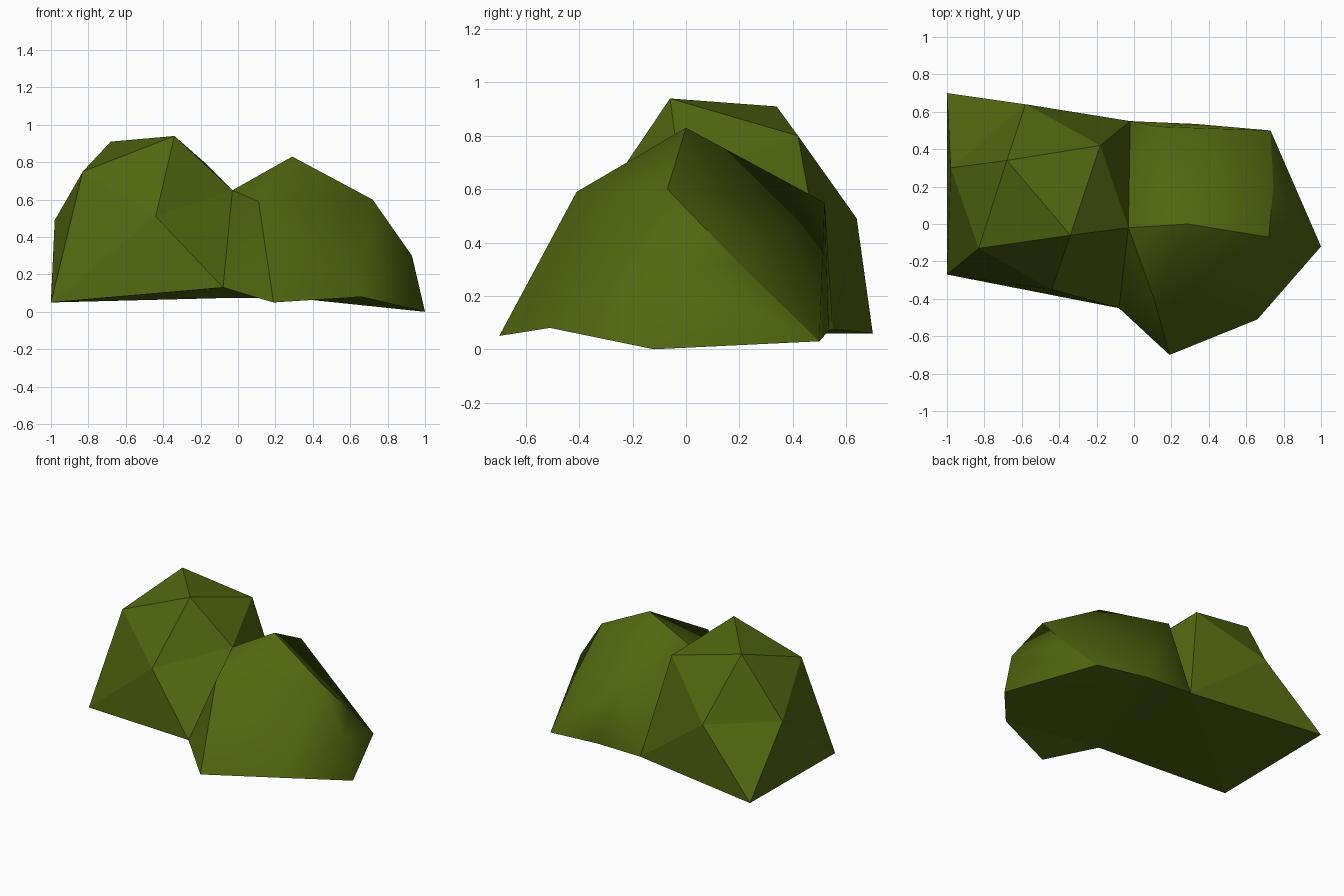
import bpy, bmesh
from mathutils import Vector

if "Cube" in bpy.data.objects:
    bpy.data.objects.remove(bpy.data.objects["Cube"])

leaf = bpy.data.materials.new("leaf green")
leaf.diffuse_color = (0.083, 0.133, 0.005, 1)
leaf.use_nodes = True
leaf.node_tree.nodes["Principled BSDF"].inputs["Base Color"].default_value = leaf.diffuse_color

# Seam triangle where the two clumps meet
S, Q, X = (-0.03, -0.02, 0.65), (-0.02, 0.55, 0.075), (-0.08, -0.45, 0.13)


def clump(name, base, upper, folds=(), creases=None):
    """Faceted clump: hull of base ring and upper corners, open at the seam.
    folds turn chosen edges inward; creases make it smooth but for these paths."""
    bm = bmesh.new()
    at = {p: bm.verts.new(p) for p in base + upper}
    ring = [at[p] for p in base]
    seam = [at[p] for p in (S, Q, X)]
    bmesh.ops.convex_hull(bm, input=list(at.values()))
    drop = [f for f in bm.faces
            if all(v in seam for v in f.verts) or all(v in ring for v in f.verts)]
    bmesh.ops.delete(bm, geom=drop, context='FACES')
    # restore the underside ring, then close it
    under = bm.faces.new([v if v.is_valid else bm.verts.new(p)
                          for v, p in zip(ring, base)])
    for a, b in folds:
        e = bm.edges.get((at[a], at[b]))
        if e:
            bmesh.utils.edge_rotate(e, True)
    for f in bm.faces:
        f.smooth = creases is not None and f is not under
    for e in under.edges:
        e.smooth = False
    for path in creases or ():
        for a, b in zip(path, path[1:]):
            e = bm.edges.get((at[a], at[b]))
            if e:
                e.smooth = False
    # point faces outward
    mid = sum((v.co for v in bm.verts), Vector()) / len(bm.verts)
    for f in bm.faces:
        f.normal_update()
        if f.normal.dot(f.calc_center_median() - mid) < 0:
            f.normal_flip()
    bmesh.ops.triangulate(bm, faces=[under])
    me = bpy.data.meshes.new(name)
    bm.to_mesh(me)
    bm.free()
    me.materials.append(leaf)
    ob = bpy.data.objects.new(name, me)
    bpy.context.collection.objects.link(ob)


# Tall faceted clump on the left
back, front = (-1.0, 0.70, 0.06), (-1.0, -0.27, 0.05)
peak, crown = (-0.34, -0.06, 0.94), (-0.68, 0.34, 0.91)
clump("left_bush_clump", [Q, back, front, X],
      [S, (-0.98, 0.30, 0.49), (-0.58, 0.64, 0.49), (-0.44, -0.35, 0.51),
       (-0.83, -0.13, 0.75), (-0.18, 0.42, 0.80), crown, peak],
      folds=[(peak, X), (crown, back)])

# Lower, softer clump on the right
top, shoulder = (0.29, 0.0, 0.83), (0.72, -0.07, 0.60)
foot, toe, heel = (0.19, -0.70, 0.05), (0.66, -0.51, 0.08), (0.73, 0.50, 0.03)
brow, near, far = (0.11, -0.41, 0.59), (0.71, -0.25, 0.35), (0.745, 0.20, 0.32)
clump("right_bush_clump",
      [X, foot, toe, (1.0, -0.12, 0.0), heel, (0.33, 0.535, 0.07), Q],
      [S, top, shoulder, brow, near, far,
       (0.93, -0.13, 0.30), (0.14, 0.52, 0.55)],
      creases=[(S, top, shoulder, near, toe), (shoulder, far, heel),
               (S, brow, foot)])
